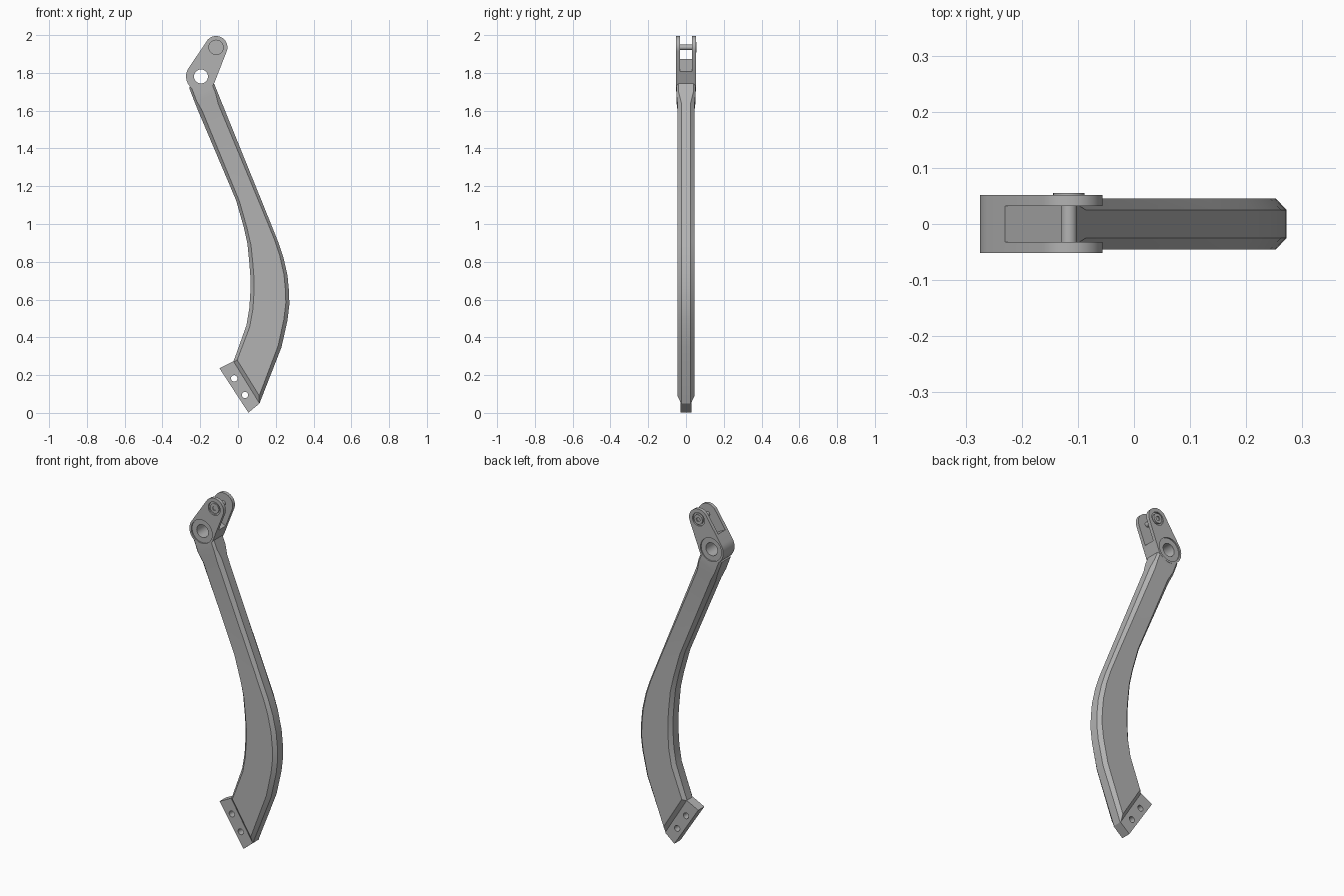
import bpy, bmesh, math
from mathutils import Vector, Matrix

if "Cube" in bpy.data.objects:
    bpy.data.objects.remove(bpy.data.objects["Cube"])

grey = bpy.data.materials.new("plain grey")
grey.use_nodes = True
colour = (0.45, 0.45, 0.45, 1)
grey.diffuse_color = colour
grey.node_tree.nodes["Principled BSDF"].inputs["Base Color"].default_value = colour

PIVOT, TIP = Vector((-0.196, 1.786)), Vector((-0.116, 1.94))
AXIS = (TIP - PIVOT).normalized()


def finish(name, bm):
    bmesh.ops.recalc_face_normals(bm, faces=bm.faces)
    mesh = bpy.data.meshes.new(name)
    bm.to_mesh(mesh)
    bm.free()
    obj = bpy.data.objects.new(name, mesh)
    bpy.context.collection.objects.link(obj)
    mesh.materials.append(grey)
    return obj


def loft(name, rings):
    """Skin a row of equal-sized rings and cap both ends."""
    bm = bmesh.new()
    rows = [[bm.verts.new(p) for p in ring] for ring in rings]
    n = len(rows[0])
    for a, b in zip(rows, rows[1:]):
        for i in range(n):
            j = (i + 1) % n
            bm.faces.new((a[i], a[j], b[j], b[i]))
    bm.faces.new(rows[0])
    bm.faces.new(rows[-1])
    return finish(name, bm)


def prism(name, outline, y0, y1):
    return loft(name, [[(x, y, z) for x, z in outline] for y in (y0, y1)])


def circle(c, r, n=40, start=0.0, sweep=math.tau):
    return [(c[0] + r * math.cos(start + sweep * i / n),
             c[1] + r * math.sin(start + sweep * i / n)) for i in range(n)]


def combine(target, other, operation):
    mod = target.modifiers.new(operation, 'BOOLEAN')
    mod.operation, mod.object, mod.solver = operation, other, 'EXACT'
    bpy.context.view_layer.objects.active = target
    bpy.ops.object.modifier_apply(modifier=mod.name)
    bpy.data.objects.remove(other)


def cut(target, outline, y0, y1):
    combine(target, prism("cutter", outline, y0, y1), 'DIFFERENCE')


def smooth(obj):
    bpy.ops.object.select_all(action='DESELECT')
    obj.select_set(True)
    bpy.context.view_layer.objects.active = obj
    bpy.ops.object.shade_smooth_by_angle(angle=math.radians(20))


def section(left, right, chamfer, half):
    """Chamfered rectangle spanning the two edges of the arm."""
    a, b = Vector(left), Vector(right)
    step = (b - a).normalized() * chamfer
    pts = [(a, -1), (a + step, 0), (b - step, 0), (b, -1)]
    front = [(p.x, -(half if k == 0 else half - chamfer), p.y) for p, k in pts]
    return front + [(x, -y, z) for x, y, z in reversed(front)]


# Curved arm, from the foot up to the neck
full = (0.02, 0.045)
arm = loft("arm", [section(*s) for s in [
    ((-0.024, 0.278), (0.114, 0.055), 0.004, 0.028),
    ((-0.015, 0.302), (0.123, 0.079), *full),
    ((0.045, 0.47), (0.23, 0.352), *full),
    ((0.060, 0.56), (0.262, 0.495), *full),
    ((0.066, 0.655), (0.272, 0.58), *full),
    ((0.066, 0.72), (0.27, 0.65), *full),
    ((0.060, 0.80), (0.262, 0.733), *full),
    ((0.050, 0.90), (0.24, 0.83), *full),
    ((0.030, 0.99), (0.214, 0.907), *full),
    ((-0.01, 1.13), (0.15, 1.066), *full),
    ((-0.208, 1.597), (-0.086, 1.648), *full),
    ((-0.230, 1.651), (-0.108, 1.703), 0.012, 0.051),
    ((-0.259, 1.727), (-0.138, 1.778), 0.012, 0.051),
]])

# Rounded fork link at the top
tilt = math.atan2(AXIS.y, AXIS.x)
lean = math.asin((0.079 - 0.06) / (TIP - PIVOT).length)
half_turn = math.pi / 2 - lean
outline = (circle(TIP, 0.06, 25, tilt - half_turn, 2 * half_turn)
           + circle(PIVOT, 0.079, 25, tilt + half_turn, math.tau - 2 * half_turn))
head = prism("fork_head", outline, -0.052, 0.052)
side = Vector((-AXIS.y, AXIS.x)) * 0.15
floor, top = PIVOT + AXIS * 0.066, PIVOT + AXIS * 0.4
cut(head, [floor - side, top - side, top + side, floor + side], -0.032, 0.032)
combine(arm, head, 'UNION')

# Pivot bore with shallow bearing seats, and seats for the cross bolt
cut(arm, circle(PIVOT, 0.037), -0.1, 0.1)
for s in (-1, 1):
    cut(arm, circle(PIVOT, 0.067), s * 0.045, s * 0.1)
    cut(arm, circle(TIP, 0.038), s * 0.044, s * 0.1)
smooth(arm)

# Cross bolt with a socket in each end
bolt = prism("cross_bolt", circle(TIP, 0.0145, 24), -0.046, 0.046)
for y0, y1, socket in ((-0.05, -0.04, -0.045), (0.04, 0.055, 0.049)):
    cap = prism("bolt_cap", circle(TIP, 0.028, 32), y0, y1)
    combine(bolt, cap, 'UNION')
    cut(bolt, circle(TIP, 0.013, 6), socket, math.copysign(0.1, socket))
smooth(bolt)

# Mounting plate at the foot with two screw holes
plate = prism("mounting_plate",
              [(-0.098, 0.241), (-0.02, 0.28), (0.114, 0.055), (0.055, 0.006)],
              -0.028, 0.028)
for hole in ((-0.02, 0.188), (0.037, 0.10)):
    cut(plate, circle(hole, 0.017, 24), -0.1, 0.1)
smooth(plate)

# Settle the model on the ground
for obj in (arm, bolt, plate):
    obj.data.transform(Matrix.Translation((0, 0, -0.005)))
